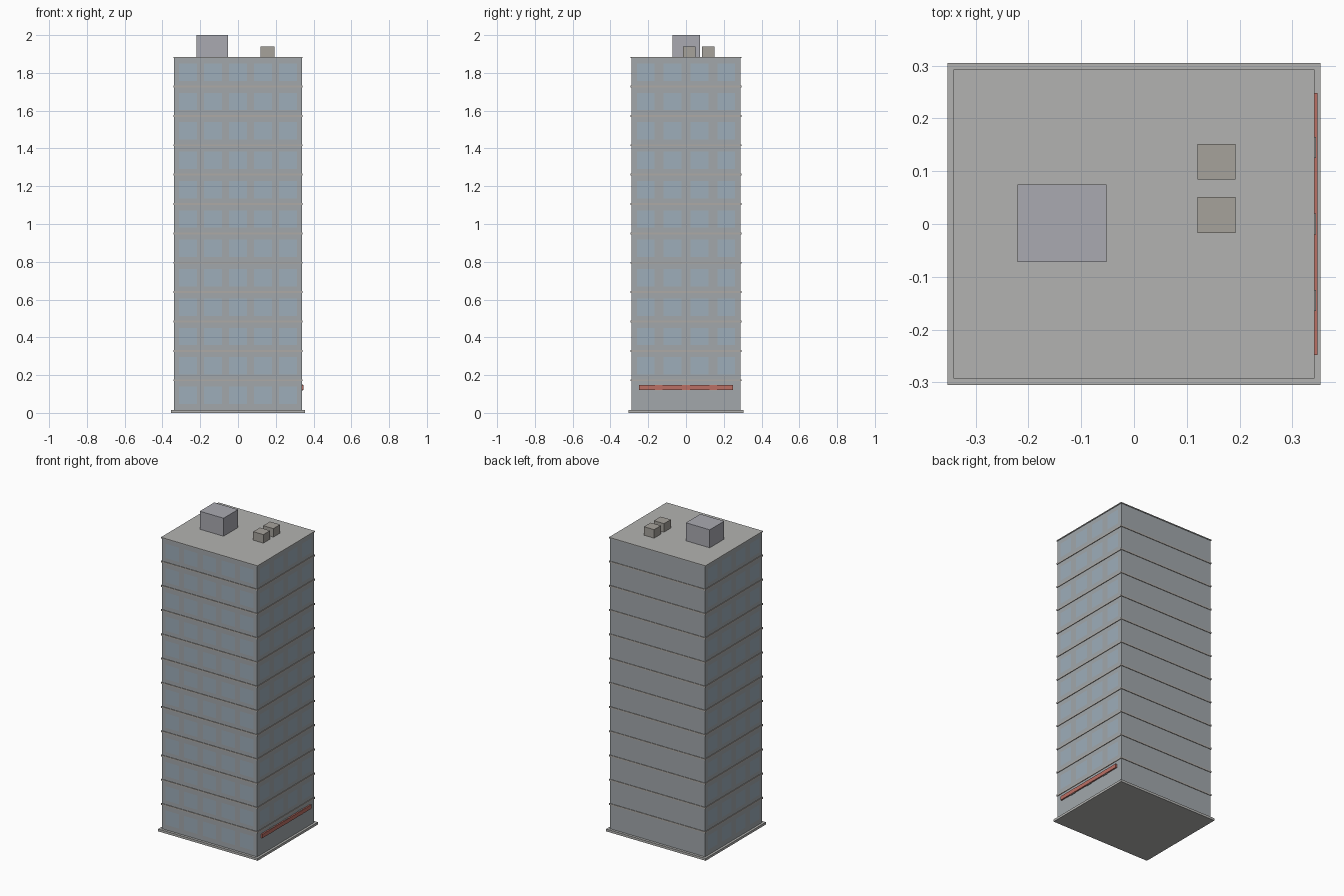
import bpy, bmesh

if "Cube" in bpy.data.objects:
    bpy.data.objects.remove(bpy.data.objects["Cube"])

HX, HY = 0.3385, 0.289          # tower half sizes
BASE, FLOOR, FLOORS = 0.0175, 0.1555, 12
TOP = BASE + FLOOR * FLOORS


def material(name, rgb):
    m = bpy.data.materials.new(name)
    m.diffuse_color = (*rgb, 1)
    m.use_nodes = True
    m.node_tree.nodes["Principled BSDF"].inputs["Base Color"].default_value = m.diffuse_color
    return m


wall = material("wall_grey", (0.36, 0.39, 0.41))
glass = material("window_blue_grey", (0.34, 0.42, 0.49))
stone = material("ledge_stone", (0.42, 0.40, 0.38))
roof_grey = material("roof_grey", (0.45, 0.45, 0.44))
lift_grey = material("lift_house_grey", (0.40, 0.40, 0.44))
vent_grey = material("vent_grey", (0.38, 0.36, 0.33))
red = material("awning_red", (0.50, 0.16, 0.13))


def box(name, x, y, z, mat):
    bm = bmesh.new()
    bmesh.ops.create_cube(bm, size=1)
    for v in bm.verts:
        for i, (lo, hi) in enumerate((x, y, z)):
            v.co[i] = hi if v.co[i] > 0 else lo
    me = bpy.data.meshes.new(name)
    bm.to_mesh(me)
    bm.free()
    me.materials.append(mat)
    ob = bpy.data.objects.new(name, me)
    bpy.context.collection.objects.link(ob)
    return ob


def cuts(half, columns, pitch, width):
    c = [-half]
    for i in range(columns):
        m = (i - (columns - 1) / 2) * pitch
        c += [m - width / 2, m + width / 2]
    return c + [half]


# Tower walls: flush windows are coloured cells of each wall grid
zs = [BASE - 0.003]
for f in range(FLOORS):
    zs += [BASE + f * FLOOR + 0.03, BASE + f * FLOOR + 0.122]
zs.append(TOP)
bm = bmesh.new()


def add_wall(us, place, first_window_floor):
    rows = [[bm.verts.new((*place(u), z)) for u in us] for z in zs]
    for j in range(len(zs) - 1):
        for i in range(len(us) - 1):
            f = bm.faces.new((rows[j][i], rows[j][i + 1],
                              rows[j + 1][i + 1], rows[j + 1][i]))
            lit = i % 2 and j % 2 and j // 2 >= first_window_floor
            f.material_index = 1 if lit else 0


front, side = cuts(HX, 5, 0.132, 0.095), cuts(HY, 4, 0.142, 0.095)
add_wall(front, lambda u: (u, -HY), 0)
add_wall(side, lambda u: (HX, u), 1)
add_wall([-HX, HX], lambda u: (-u, HY), FLOORS)
add_wall(side, lambda u: (-HX, -u), 0)
bmesh.ops.remove_doubles(bm, verts=bm.verts, dist=1e-5)
bmesh.ops.holes_fill(bm, edges=[e for e in bm.edges if e.is_boundary], sides=0)
bmesh.ops.recalc_face_normals(bm, faces=bm.faces)
me = bpy.data.meshes.new("tower_walls")
bm.to_mesh(me)
bm.free()
me.materials.append(wall)
me.materials.append(glass)
bpy.context.collection.objects.link(bpy.data.objects.new("tower_walls", me))

# Base plinth
box("plinth", (-0.3535, 0.3535), (-0.305, 0.305), (0, 0.015), roof_grey)

# Floor ledges and roof slab
for f in range(1, FLOORS + 1):
    z = BASE + f * FLOOR
    last = f == FLOORS
    box("roof_slab" if last else f"floor_ledge_{f}",
        (-0.3425, 0.3425), (-0.2925, 0.2925),
        (z - 0.005, z + (0.001 if last else 0.005)), roof_grey if last else stone)

# Rooftop lift house and vents
box("lift_house", (-0.221, -0.052), (-0.072, 0.075), (TOP, 2.0), lift_grey)
for n, y in enumerate((-0.017, 0.084)):
    box(f"roof_vent_{n + 1}", (0.12, 0.192), (y, y + 0.068), (TOP, 1.939), vent_grey)

# Red strip over the entrance with its brackets
box("entrance_strip", (HX, 0.3475), (-0.248, 0.248), (0.122, 0.147), red)
for n, y in enumerate((-0.145, 0, 0.145)):
    box(f"strip_bracket_{n + 1}", (HX - 0.002, 0.345), (y - 0.02, y + 0.02),
        (0.119, 0.150), stone)
